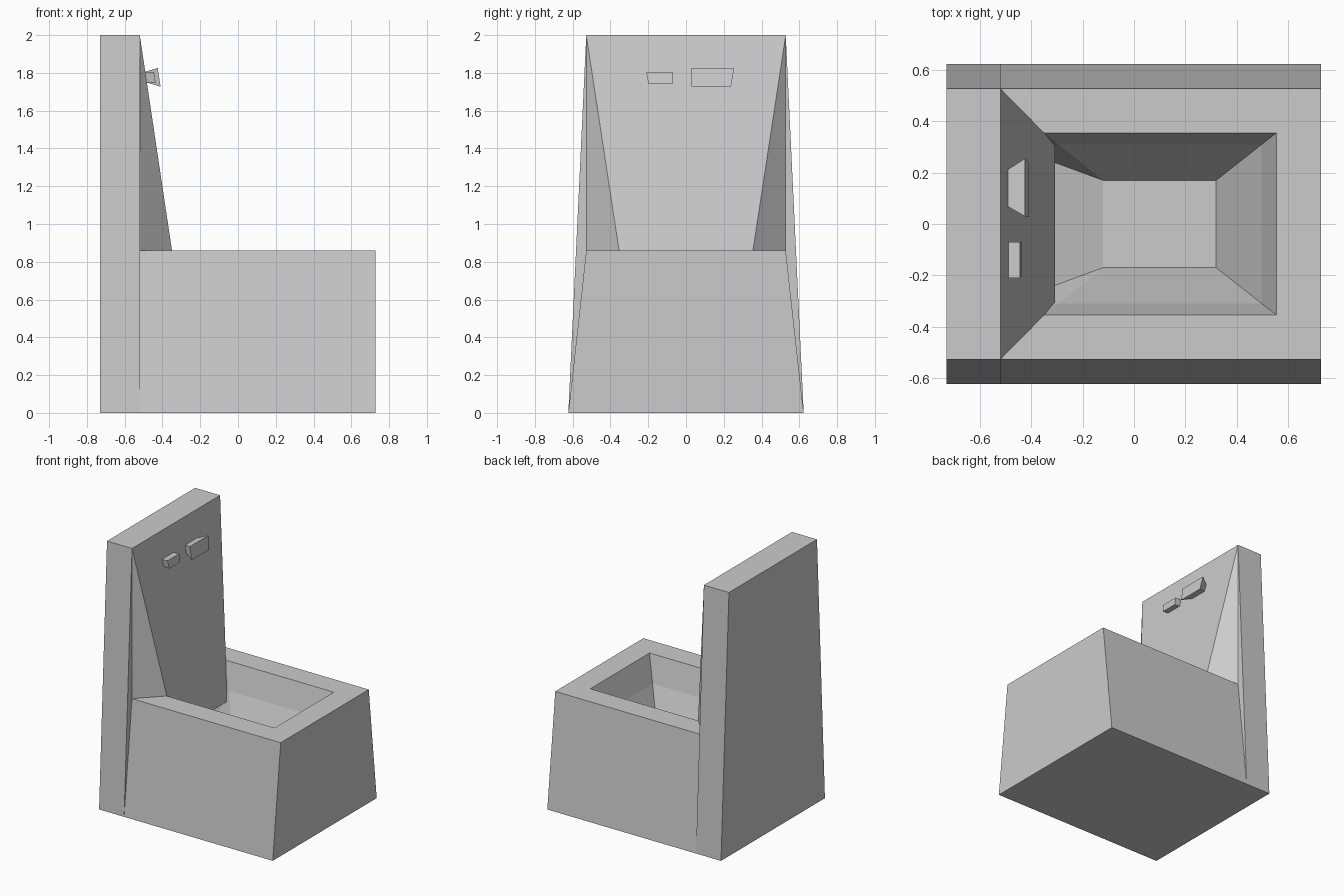
import bpy
from mathutils import Vector

if "Cube" in bpy.data.objects:
    bpy.data.objects.remove(bpy.data.objects["Cube"], do_unlink=True)


def material(name, value):
    m = bpy.data.materials.new(name)
    m.use_nodes = True
    colour = (value, value, value, 1)
    m.diffuse_color = colour
    m.node_tree.nodes["Principled BSDF"].inputs["Base Color"].default_value = colour
    return m


stone = material("stone_grey", 0.6)
pale = material("pale_wet_stone", 0.72)


def build(name, verts, faces):
    mesh = bpy.data.meshes.new(name)
    mesh.from_pydata(verts, [], faces)
    mesh.materials.append(stone)
    obj = bpy.data.objects.new(name, mesh)
    bpy.context.collection.objects.link(obj)
    return obj


def ring(x0, x1, y, z):
    return [(x0, -y, z), (x1, -y, z), (x1, y, z), (x0, y, z)]


def frustum(name, low, high):
    sides = [(i, (i + 1) % 4, (i + 1) % 4 + 4, i + 4) for i in range(4)]
    return build(name, low + high, [(3, 2, 1, 0), (4, 5, 6, 7)] + sides)


BACK, WALL, FRONT = -0.73, -0.52, 0.728
RIM, LIP, WATERLINE, FLOOR = 0.86, 0.575, 0.66, 0.04

# Upright slab, tapering upwards
frustum("back_slab", ring(BACK, WALL, 0.623, 0), ring(BACK, WALL, 0.528, 2))

# Trough: outer shell and rim
opening = ring(-0.35, 0.555, 0.355, RIM)
shell = ring(WALL, FRONT, 0.623, 0) + ring(WALL, FRONT, 0.528, RIM) + opening
faces = [(3, 2, 1, 0)]
for k in (0, 4):
    faces += [(k + i, k + i + 1, k + i + 5, k + i + 4) for i in range(3)]
build("trough", shell, faces)

# Sunken basin: walls split at the waterline, end reaching under the overhang
bottom = ring(-0.12, 0.32, 0.17, FLOOR)
t = (RIM - WATERLINE) / (RIM - FLOOR)
middle = [tuple(Vector(a).lerp(Vector(b), t)) for a, b in zip(opening, bottom)]
under = [(WALL, -0.317, 0.18), (WALL, 0.317, 0.18)]
faces = [(8, 9, 10, 11), (8, 11, 13, 12)]
for k in (0, 4):
    faces += [(k + i, k + i + 1, k + i + 5, k + i + 4) for i in range(3)]
faces += [(0, 4, 12), (4, 8, 12), (7, 3, 13), (11, 7, 13)]
basin = build("basin", opening + middle + bottom + under, faces)
basin.data.materials.append(pale)
for face in basin.data.polygons:
    heights = [basin.data.vertices[i].co.z for i in face.vertices]
    is_wall = max(heights) - min(heights) > 0.2
    if is_wall and max(heights) < WATERLINE + 0.01:
        face.material_index = 1

# Sloping panel that runs from the slab top into the basin
panel = [(WALL, -0.528, LIP), (-0.307, -0.311, LIP), (-0.307, 0.311, LIP),
         (WALL, 0.528, LIP), (WALL, -0.528, 2), (WALL, 0.528, 2)]
build("sloping_panel", panel,
      [(3, 2, 1, 0), (0, 1, 4), (2, 3, 5), (1, 2, 5, 4), (0, 4, 5, 3)])


# Spout blocks: inner and outer ends as (top x, bottom x), top y range,
# bottom y range, (bottom z, top z)
def spout(name, inner, outer):
    rings = []
    for (xt, xb), top, low, (z0, z1) in (inner, outer):
        rings.append([(xb, low[0], z0), (xb, low[1], z0),
                      (xt, top[1], z1), (xt, top[0], z1)])
    frustum(name, *rings)


spout("small_spout",
      ((-0.49, -0.485), (-0.21, -0.07), (-0.20, -0.07), (1.75, 1.804)),
      ((-0.445, -0.436), (-0.21, -0.07), (-0.20, -0.07), (1.745, 1.805)))
spout("large_spout",
      ((-0.495, -0.485), (0.07, 0.21), (0.07, 0.20), (1.75, 1.805)),
      ((-0.425, -0.41), (0.03, 0.255), (0.03, 0.238), (1.727, 1.826)))
